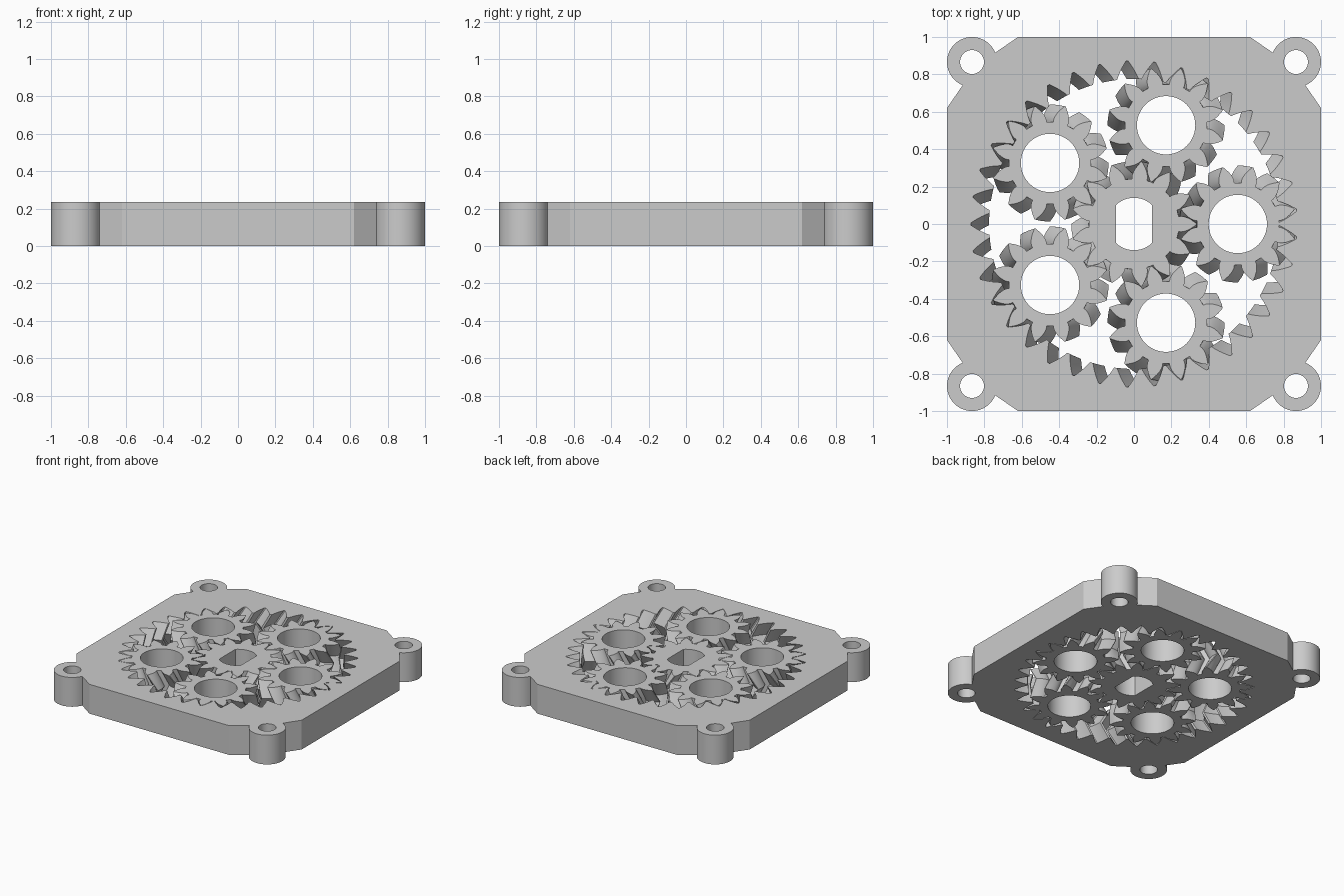
import bpy
import bmesh
from math import pi, sin, cos, tan, acos, sqrt, radians

if "Cube" in bpy.data.objects:
    bpy.data.objects.remove(bpy.data.objects["Cube"])

HEIGHT = 0.235
ORBIT = 0.555                      # distance from sun to planet centres
SUN_T, PLANET_T, PLANETS = 13, 12, 5
RING_T = SUN_T + 2 * PLANET_T
UNIT = ORBIT / (SUN_T + PLANET_T)  # pitch radius per tooth
PRESSURE = radians(30)
DEPTH = 0.0465
SHIFT = 0.068                      # sideways run of the herringbone at mid height
STEPS = 8                          # layers over the full height

grey = bpy.data.materials.new("plain_grey")
grey.use_nodes = True
grey.diffuse_color = (0.6, 0.6, 0.6, 1)
grey.node_tree.nodes["Principled BSDF"].inputs["Base Color"].default_value = (0.6, 0.6, 0.6, 1)


def arc(cx, cy, r, start, end, n, closed=False):
    """Points along an arc; a closed one leaves out the repeated end."""
    last = n if closed else n - 1
    return [(cx + r * cos(start + (end - start) * i / last),
             cy + r * sin(start + (end - start) * i / last)) for i in range(n)]


def circle(cx, cy, r, n=48):
    return arc(cx, cy, r, 0, 2 * pi, n, True)


def gear_profile(teeth, phase=0.0, grow=0.0):
    """Pointed involute teeth; grow widens the outline for the internal gear."""
    pitch_r = teeth * UNIT
    base_r = pitch_r * cos(PRESSURE)
    low, high = pitch_r - DEPTH, pitch_r + DEPTH + grow

    def half_angle(r):
        a = acos(min(1, base_r / max(r, base_r)))
        involute = (tan(a) - a) - (tan(PRESSURE) - PRESSURE)
        return max(0.003 / r, pi / (2 * teeth) - involute + (grow - 0.002) / pitch_r)

    radii = [low + (high - low) * i / 7 for i in range(8)]
    points = []
    for t in range(teeth):
        mid = phase + 2 * pi * t / teeth
        flank = [(r, mid - half_angle(r)) for r in radii]
        flank += [(r, mid + half_angle(r)) for r in reversed(radii)]
        points += [(r * cos(a), r * sin(a)) for r, a in flank]
    return points


def plate(name, loops):
    """Solid from (points, mid-height twist) loops; the first is the outside."""
    bm = bmesh.new()
    caps = {0: [], 1: []}
    for points, twist in loops:
        count = STEPS if twist else 1
        layers = []
        for k in range(count + 1):
            f = k / count
            a = twist * (1 - abs(2 * f - 1))
            layers.append([bm.verts.new((x * cos(a) - y * sin(a),
                                         x * sin(a) + y * cos(a), f * HEIGHT))
                           for x, y in points])
        n = len(points)
        for lower, upper in zip(layers, layers[1:]):
            for i in range(n):
                j = (i + 1) % n
                bm.faces.new((lower[i], lower[j], upper[j], upper[i]))
        for end, ring in ((0, layers[0]), (1, layers[-1])):
            caps[end] += [bm.edges.get((ring[i], ring[(i + 1) % n])) for i in range(n)]
    for end, edges in caps.items():
        bmesh.ops.triangle_fill(bm, use_beauty=True, edges=edges,
                                normal=(0, 0, 1 if end else -1))
    bmesh.ops.recalc_face_normals(bm, faces=bm.faces[:])
    mesh = bpy.data.meshes.new(name)
    bm.to_mesh(mesh)
    bm.free()
    mesh.materials.append(grey)
    for p in mesh.polygons:
        p.use_smooth = True
    mesh.set_sharp_from_angle(angle=radians(28))
    return mesh


def place(name, mesh, location=(0, 0, 0), turn=0.0):
    obj = bpy.data.objects.new(name, mesh)
    obj.location = location
    obj.rotation_euler.z = turn
    bpy.context.scene.collection.objects.link(obj)


# Housing: square with clipped corners, screw lugs and an internal gear
LUG, LUG_R, EDGE = 0.866, 0.134, 0.62
outline, screw_holes = [], []
for q in range(4):
    c, s = round(cos(q * pi / 2)), round(sin(q * pi / 2))
    corner = [(1, EDGE)]
    corner += arc(LUG, LUG, LUG_R, radians(-68), radians(158), 28)
    corner += [(EDGE, 1)]
    outline += [(x * c - y * s, x * s + y * c) for x, y in corner]
    hx, hy = LUG * (c - s), LUG * (s + c)
    screw_holes.append((circle(hx, hy, 0.064, 32), 0))
ring_phase = pi
internal = gear_profile(RING_T, ring_phase, 0.004)
place("ring_gear_housing", plate("ring_gear_housing",
      [(outline, 0), (internal, SHIFT / (RING_T * UNIT))] + screw_holes))

# Sun gear with a double-flat shaft bore
BORE, FLAT = 0.14, 0.095
cut = acos(FLAT / BORE)
bore = arc(0, 0, BORE, cut, pi - cut, 14) + arc(0, 0, BORE, pi + cut, 2 * pi - cut, 14)
sun_phase = -RING_T * ring_phase / SUN_T + pi / SUN_T
place("sun_gear", plate("sun_gear",
      [(gear_profile(SUN_T, sun_phase), -SHIFT / (SUN_T * UNIT)), (bore, 0)]))

# Planet gears, each turned to mesh with the ring
planet = plate("planet_gear", [(gear_profile(PLANET_T), SHIFT / (PLANET_T * UNIT)),
                               (circle(0, 0, 0.156), 0)])
for k in range(PLANETS):
    a = 2 * pi * k / PLANETS
    turn = a + (ring_phase - a) * RING_T / PLANET_T
    place(f"planet_gear_{k + 1}", planet, (ORBIT * cos(a), ORBIT * sin(a), 0), turn)
